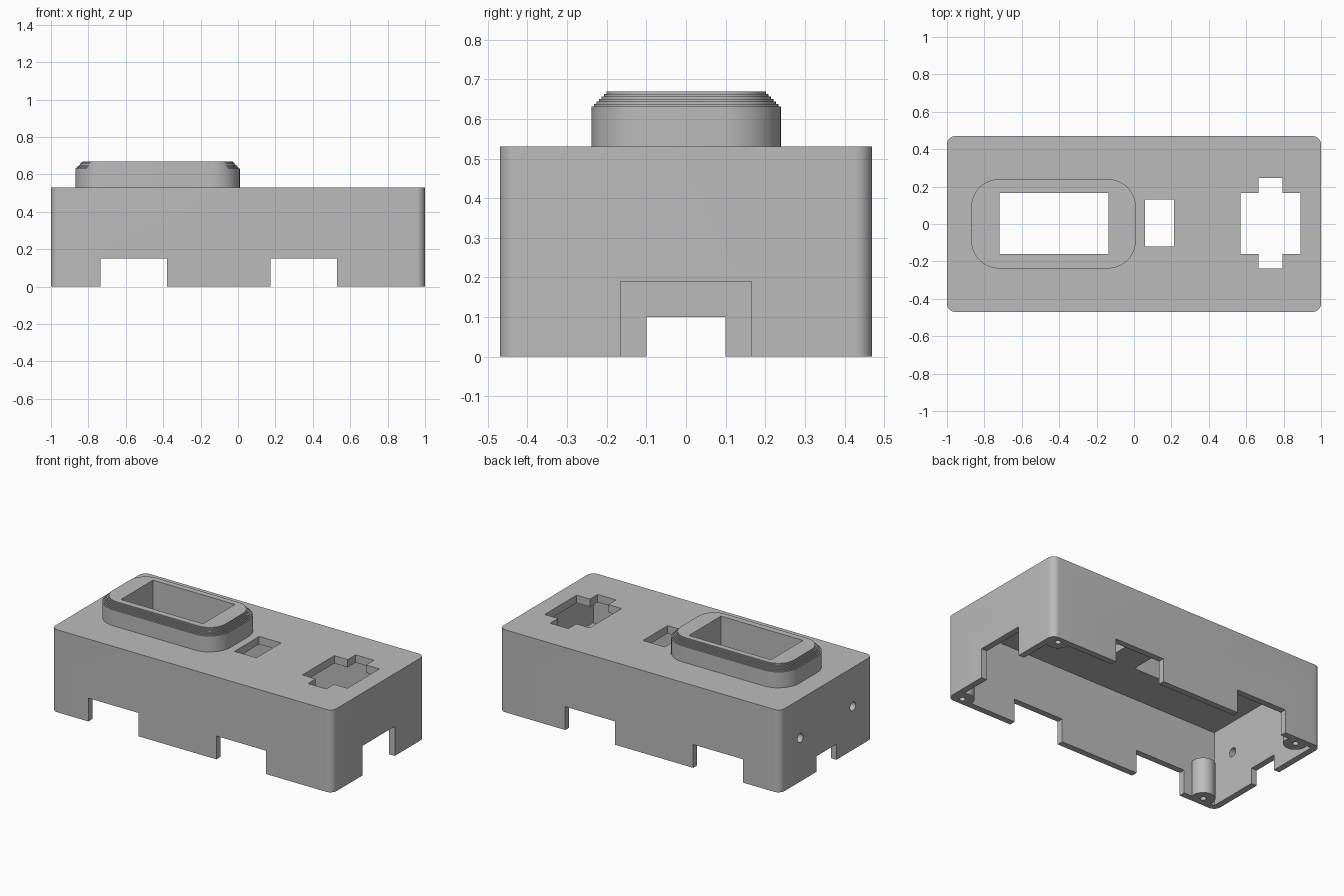
import bpy, bmesh
from math import pi, cos, sin
from mathutils import Matrix

cube = bpy.data.objects.get("Cube")
if cube:
    bpy.data.objects.remove(cube, do_unlink=True)

grey = bpy.data.materials.new("plain_grey")
grey.use_nodes = True
COLOUR = (0.5, 0.5, 0.5, 1)
grey.diffuse_color = COLOUR
grey.node_tree.nodes["Principled BSDF"].inputs["Base Color"].default_value = COLOUR


def make_object(name, bm):
    bmesh.ops.recalc_face_normals(bm, faces=bm.faces)
    mesh = bpy.data.meshes.new(name)
    bm.to_mesh(mesh)
    bm.free()
    mesh.materials.append(grey)
    obj = bpy.data.objects.new(name, mesh)
    bpy.context.collection.objects.link(obj)
    return obj


def outline(x0, x1, y0, y1, r, segments=10):
    """Rounded rectangle points, counter-clockwise."""
    if r <= 0:
        return [(x0, y0), (x1, y0), (x1, y1), (x0, y1)]
    centres = [(x1 - r, y1 - r), (x0 + r, y1 - r), (x0 + r, y0 + r), (x1 - r, y0 + r)]
    points = []
    for quarter, (cx, cy) in enumerate(centres):
        for i in range(segments + 1):
            a = (quarter + i / segments) * pi / 2
            points.append((cx + r * cos(a), cy + r * sin(a)))
    return points


def stack(name, x0, x1, y0, y1, r, layers):
    """Solid made of rounded rectangles; each layer is (inset, height)."""
    bm = bmesh.new()
    rings = []
    for d, z in layers:
        pts = outline(x0 + d, x1 - d, y0 + d, y1 - d, r - d if r else 0)
        rings.append([bm.verts.new((x, y, z)) for x, y in pts])
    n = len(rings[0])
    for low, high in zip(rings, rings[1:]):
        for i in range(n):
            j = (i + 1) % n
            bm.faces.new((low[i], low[j], high[j], high[i]))
    bm.faces.new(rings[0][::-1])
    bm.faces.new(rings[-1])
    return make_object(name, bm)


def block(x0, x1, y0, y1, z0, z1, r=0):
    return stack("cutter", x0, x1, y0, y1, r, [(0, z0), (0, z1)])


def cylinder(centre, radius, length, along_x=False, sides=32):
    bm = bmesh.new()
    turn = Matrix.Rotation(pi / 2, 4, 'Y') if along_x else Matrix()
    bmesh.ops.create_cone(bm, cap_ends=True, segments=sides, radius1=radius,
                          radius2=radius, depth=length,
                          matrix=Matrix.Translation(centre) @ turn)
    return make_object("cutter", bm)


def cut(obj, cutter, keep=False):
    mod = obj.modifiers.new("cut", 'BOOLEAN')
    mod.operation = 'DIFFERENCE'
    mod.solver = 'EXACT'
    mod.object = cutter
    bpy.context.view_layer.update()
    graph = bpy.context.evaluated_depsgraph_get()
    result = bpy.data.meshes.new_from_object(obj.evaluated_get(graph))
    obj.modifiers.remove(mod)
    obj.data = result
    if not keep:
        bpy.data.objects.remove(cutter, do_unlink=True)


HALF_Y, TOP, WALL, CEILING = 0.47, 0.53, 0.04, 0.48
POSTS = [(x, side * y) for x, y in ((0.925, 0.425), (-0.86, 0.41)) for side in (1, -1)]

# Hollow case, with the corner screw posts left standing in the cavity
case = block(-1, 1, -HALF_Y, HALF_Y, 0, TOP, r=0.045)
case.name = "case"
cavity = block(-1 + WALL, 1 - WALL, -HALF_Y + WALL, HALF_Y - WALL, -0.1, CEILING)
for x, y in POSTS:
    cut(cavity, cylinder((x, y, 0), 0.07, 0.46))
cut(case, cavity)
for x, y in POSTS:
    cut(case, cylinder((x, y, 0), 0.018, 0.36, sides=16))

# Notches in the lower rim: two on each long wall, one on each end
for x0, x1 in ((-0.735, -0.38), (0.175, 0.53)):
    for side in (1, -1):
        y0, y1 = sorted((side * 0.4, side * 0.6))
        cut(case, block(x0, x1, y0, y1, -0.2, 0.15))
cut(case, block(0.9, 1.1, -0.165, 0.165, -0.2, 0.19))
cut(case, block(-1.1, -0.9, -0.1, 0.1, -0.2, 0.1))

# Round holes in the right end wall
for side in (1, -1):
    cut(case, cylinder((-1, side * 0.267, 0.28), 0.028, 0.2, along_x=True, sides=24))

# Openings in the top: small slot and cross
cut(case, block(0.06, 0.215, -0.12, 0.13, 0.4, 0.6))
cut(case, block(0.57, 0.89, -0.16, 0.165, 0.4, 0.6))
cut(case, block(0.665, 0.795, -0.238, 0.245, 0.4, 0.6))

# Raised collar with a finely stepped upper edge
STEPS = 6
layers = [(0, TOP - 0.01)]
for i in range(STEPS + 1):
    z = 0.632 + 0.038 * i / STEPS
    layers.append((0.038 * i / STEPS, z))
    if i < STEPS:
        layers.append((0.038 * (i + 1) / STEPS, z))
collar = stack("raised_collar", -0.87, 0.01, -0.238, 0.24, 0.15, layers)

# Window running through the collar and the top
window = block(-0.72, -0.137, -0.16, 0.165, 0.4, 0.8)
cut(collar, window, keep=True)
cut(case, window)

for obj in (case, collar):
    bpy.ops.object.select_all(action='DESELECT')
    obj.select_set(True)
    bpy.context.view_layer.objects.active = obj
    bpy.ops.object.shade_smooth_by_angle(angle=pi / 6)
